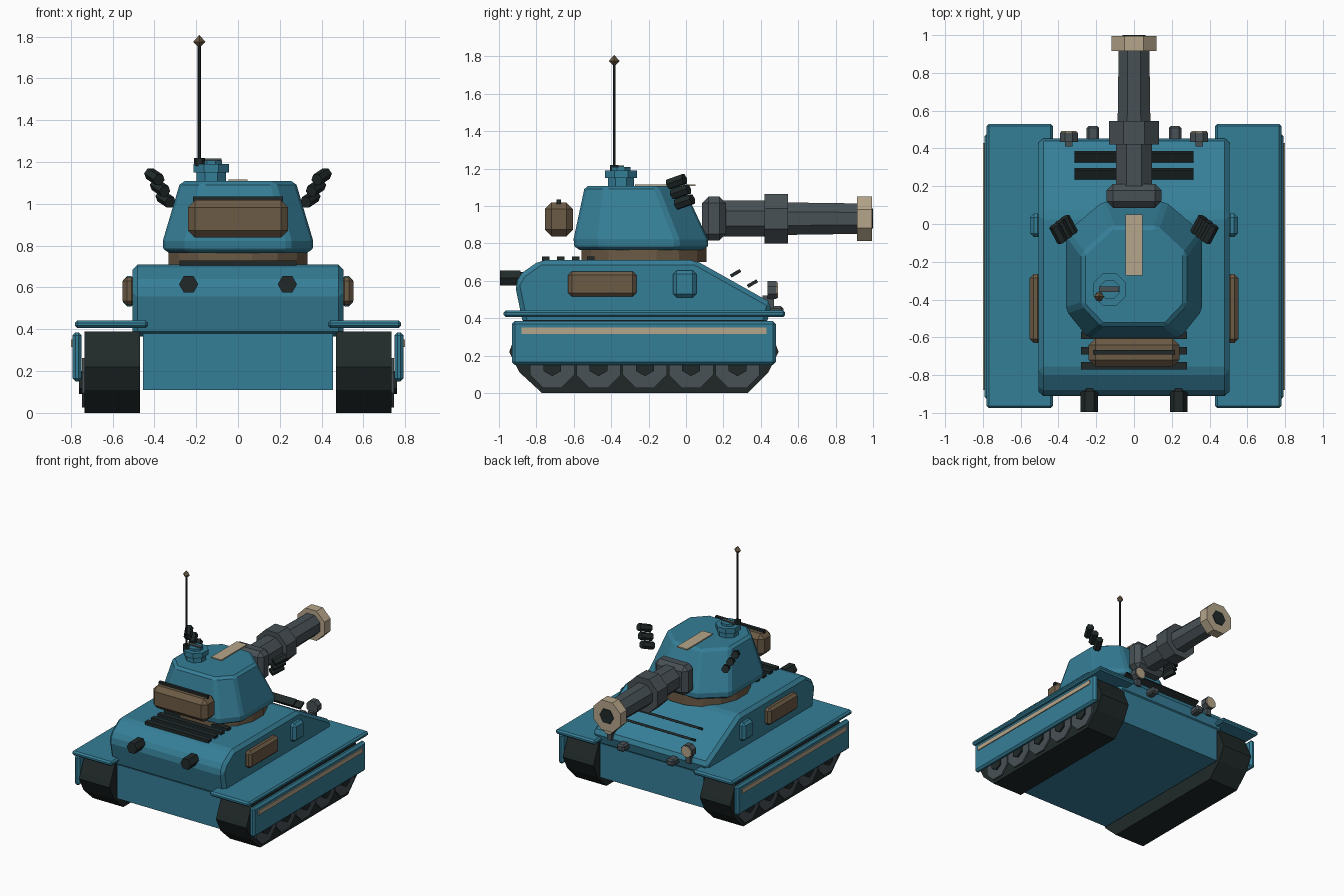
import bpy, bmesh, math
from mathutils import Vector, Matrix

if "Cube" in bpy.data.objects:
    bpy.data.objects.remove(bpy.data.objects["Cube"])


def material(name, *rgb):
    m = bpy.data.materials.new(name)
    m.use_nodes = True
    m.diffuse_color = (*rgb, 1)
    m.node_tree.nodes["Principled BSDF"].inputs["Base Color"].default_value = (*rgb, 1)
    return m


BLUE = material("blue paint", 0.036, 0.21, 0.31)
TAN = material("tan trim", 0.47, 0.38, 0.26)
BROWN = material("brown canvas", 0.15, 0.105, 0.06)
GREY = material("gunmetal grey", 0.065, 0.082, 0.092)
DARK = material("dark rubber", 0.015, 0.022, 0.022)


def finish(name, bm, mat, bevel=0, segments=1):
    bmesh.ops.recalc_face_normals(bm, faces=bm.faces)
    mesh = bpy.data.meshes.new(name)
    bm.to_mesh(mesh)
    bm.free()
    mesh.materials.append(mat)
    ob = bpy.data.objects.new(name, mesh)
    bpy.context.collection.objects.link(ob)
    if bevel:
        mod = ob.modifiers.new("edge bevel", "BEVEL")
        mod.width, mod.segments, mod.limit_method = bevel, segments, "ANGLE"
        mod.angle_limit = math.radians(25)
    return ob


def box(name, x, y, z, mat, bevel=0, segments=1):
    """Box from (low, high) ranges on each axis."""
    bm = bmesh.new()
    bmesh.ops.create_cube(bm, size=1)
    for v in bm.verts:
        v.co = [lo + (c + 0.5) * (hi - lo) for c, (lo, hi) in zip(v.co, (x, y, z))]
    return finish(name, bm, mat, bevel, segments)


def loft(name, loops, mat, bevel=0):
    """Solid skinned between matching closed loops."""
    bm = bmesh.new()
    rings = [[bm.verts.new(p) for p in loop] for loop in loops]
    n = len(rings[0])
    for a, b in zip(rings, rings[1:]):
        for i in range(n):
            j = (i + 1) % n
            bm.faces.new((a[i], a[j], b[j], b[i]))
    bm.faces.new(rings[0])
    bm.faces.new(rings[-1])
    return finish(name, bm, mat, bevel)


def side_prism(name, profile, x0, x1, mat, bevel=0):
    return loft(name, [[(x, y, z) for y, z in profile] for x in (x0, x1)], mat, bevel)


def tube(name, start, end, r1, mat, r2=None, sides=8, roll=0.5, bevel=0):
    """Prism or cone between two points; roll is in fractions of a side."""
    a, b = Vector(start), Vector(end)
    turn = (b - a).to_track_quat("Z", "Y").to_matrix().to_4x4()
    bm = bmesh.new()
    bmesh.ops.create_cone(
        bm, cap_ends=True, segments=sides, radius1=r1, radius2=r1 if r2 is None else r2,
        depth=(b - a).length,
        matrix=Matrix.Translation((a + b) / 2) @ turn @ Matrix.Rotation(roll * math.tau / sides, 4, "Z"))
    return finish(name, bm, mat, bevel)


def span(centre, half):
    return (centre - half, centre + half)


def sided(s, a, b):
    return tuple(sorted((s * a, s * b)))


# Hull
box("lower_hull", (-0.455, 0.455), (-0.87, 0.43), (0.11, 0.38), BLUE)
side_prism("upper_hull", [(-0.87, 0.365), (-0.915, 0.58), (-0.88, 0.64), (-0.78, 0.71),
                          (0.05, 0.71), (0.46, 0.48), (0.43, 0.365)], -0.505, 0.505, BLUE, 0.025)
for i in range(4):
    box(f"engine_grille_bar_{i}", (-0.28, 0.28), span(-0.75 + 0.08 * i, 0.02), (0.7, 0.73), DARK)
for y, z in ((0.265, 0.64), (0.355, 0.585)):
    slat = box("front_deck_slat", (-0.315, 0.315), (-0.03, 0.03), (-0.009, 0.009), DARK)
    slat.location = (0, y, z)
    slat.rotation_euler.x = math.radians(30)

# Running gear and fittings on both sides
track_profile = [(-0.77, 0), (-0.89, 0.11), (-0.945, 0.22), (-0.93, 0.26), (-0.87, 0.39),
                 (0.42, 0.39), (0.48, 0.26), (0.495, 0.22), (0.44, 0.11), (0.33, 0)]
for s in (-1, 1):
    side_prism("track", track_profile, s * 0.468, s * 0.735, DARK)
    for i in range(5):
        y = -0.715 + 0.2475 * i
        tube("road_wheel", (s * 0.7, y, 0.145), (s * 0.747, y, 0.145), 0.128, GREY)
        tube("wheel_hub", (s * 0.7, y, 0.145), (s * 0.76, y, 0.145), 0.055, DARK, sides=6, roll=0)
    box("fender", sided(s, 0.43, 0.78), (-0.975, 0.53), (0.405, 0.442), BLUE, 0.012)
    box("side_skirt", sided(s, 0.748, 0.792), (-0.93, 0.48), (0.15, 0.385), BLUE, 0.015)
    box("skirt_stripe", sided(s, 0.785, 0.799), (-0.88, 0.43), (0.315, 0.35), TAN)
    box("side_stowage_box", sided(s, 0.49, 0.552), (-0.63, -0.265), (0.515, 0.65), BROWN, 0.02)
    box("side_hatch", sided(s, 0.49, 0.55), (-0.07, 0.055), (0.51, 0.655), BLUE, 0.02)

    # Exhausts, headlights and tow hooks
    x = s * 0.236
    tube("exhaust_pipe", (x, -0.85, 0.615), (x, -0.91, 0.615), 0.036, DARK, sides=6)
    tube("exhaust_muffler", (x, -0.885, 0.615), (x, -0.995, 0.615), 0.046, DARK, sides=6)
    x = s * 0.345
    tube("headlight", (x, 0.435, 0.55), (x, 0.485, 0.55), 0.052, GREY)
    tube("headlight_lens", (x, 0.484, 0.55), (x, 0.492, 0.55), 0.045, TAN)
    box("headlight_bracket", span(x, 0.02), (0.41, 0.47), (0.45, 0.52), GREY)
    box("tow_hook", span(s * 0.218, 0.033), (0.43, 0.52), (0.41, 0.465), GREY, 0.012)

    # Smoke launchers
    aim = Vector((s * 0.45, 0.84, 0.3)).normalized() * 0.05
    for i in range(3):
        c = Vector((s * (0.4 - 0.027 * i), -0.05 + 0.021 * i, 1.13 - 0.054 * i))
        tube("smoke_launcher", c - aim, c + aim, 0.03, DARK, sides=6)

# Turret
tube("turret_ring", (0, -0.225, 0.7), (0, -0.225, 0.8), 0.34, BROWN, sides=16)
half_base = [(0.17, 0.125), (0.365, -0.04), (0.365, -0.46), (0.25, -0.605)]
half_top = [(0.12, -0.015), (0.275, -0.16), (0.275, -0.43), (0.17, -0.54)]


def turret_loop(half, z, scale=1.0):
    loop = half + [(-x, y) for x, y in reversed(half)]
    return [(x * scale, (y + 0.24) * scale - 0.24, z) for x, y in loop]


loft("turret", [turret_loop(half_base, 0.765, 0.95), turret_loop(half_base, 0.805),
                turret_loop(half_top, 1.108)], BLUE, 0.018)
box("turret_stripe", (-0.045, 0.045), (-0.273, 0.05), (1.106, 1.116), TAN)
box("turret_stowage", (-0.24, 0.24), (-0.755, -0.605), (0.838, 1.018), BROWN, 0.035)
box("stowage_rail", (-0.215, 0.215), span(-0.68, 0.012), (1.01, 1.035), DARK)

# Main gun
GUN_Z = 0.932
box("gun_mantlet", (-0.145, 0.145), (0.085, 0.213), (0.815, 1.05), GREY, 0.035)


def gun_part(name, y0, y1, r, mat, r2=None, sides=8):
    tube(name, (0, y0, GUN_Z), (0, y1, GUN_Z), r, mat, r2, sides)


gun_part("barrel_sleeve", 0.2, 0.44, 0.104, GREY)
gun_part("barrel_collar", 0.42, 0.545, 0.144, GREY)
gun_part("barrel", 0.53, 0.93, 0.094, GREY, 0.088)
gun_part("muzzle_brake", 0.915, 0.994, 0.128, TAN)
gun_part("muzzle_bore", 0.98, 1.0, 0.062, DARK, sides=6)

# Commander's cupola and antenna
for name, z0, z1, r in (("cupola_base", 1.1, 1.155, 0.076), ("cupola_rim", 1.15, 1.19, 0.093),
                        ("cupola_hatch", 1.185, 1.208, 0.055)):
    tube(name, (-0.128, -0.347, z0), (-0.128, -0.347, z1), r, BLUE)
box("periscope", (-0.185, -0.08), (-0.36, -0.332), (1.195, 1.216), GREY)
mast = (-0.185, -0.384)
tube("antenna_base", (*mast, 1.18), (*mast, 1.22), 0.026, DARK, sides=6)
tube("antenna_mast", (*mast, 1.2), (*mast, 1.77), 0.008, DARK, sides=6)
tube("antenna_tip_lower", (*mast, 1.745), (*mast, 1.775), 0, BROWN, 0.029, sides=4, roll=0)
tube("antenna_tip_upper", (*mast, 1.775), (*mast, 1.808), 0.029, BROWN, 0, sides=4, roll=0)
